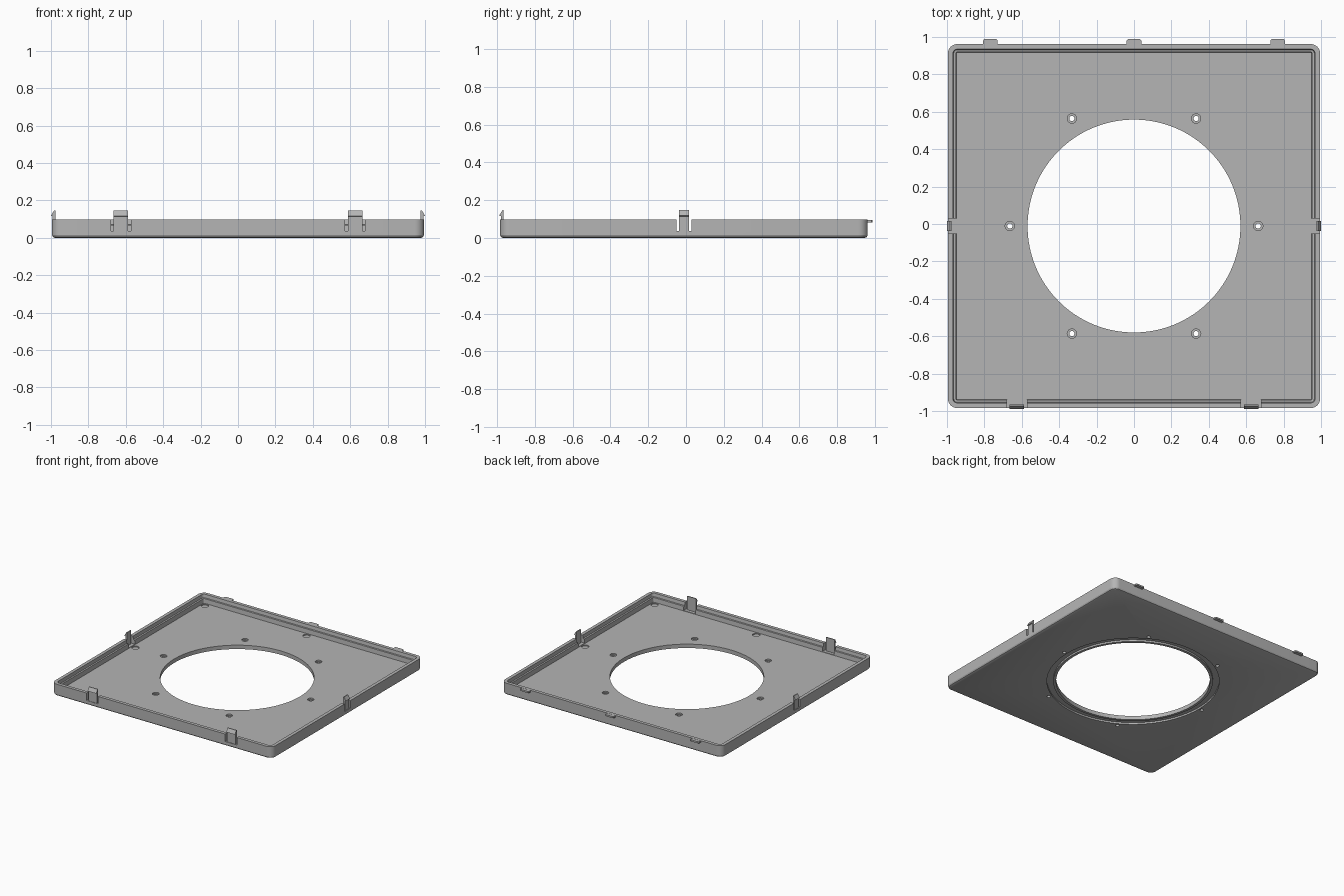
import bpy, bmesh, math
from mathutils import Matrix, Vector

if "Cube" in bpy.data.objects:
    bpy.data.objects.remove(bpy.data.objects["Cube"], do_unlink=True)

grey = bpy.data.materials.new("plain grey")
grey.use_nodes = True
grey.diffuse_color = (0.46, 0.46, 0.46, 1)
grey.node_tree.nodes["Principled BSDF"].inputs["Base Color"].default_value = (0.46, 0.46, 0.46, 1)

HALF_X, HALF_Y, MID_Y = 0.995, 0.973, -0.011
TOP, FLOOR, SLOT_Z = 0.097, 0.032, 0.036
CENTRE = Vector((0, MID_Y, 0))


def make_object(name, bm):
    bmesh.ops.recalc_face_normals(bm, faces=bm.faces)
    mesh = bpy.data.meshes.new(name)
    bm.to_mesh(mesh)
    bm.free()
    mesh.materials.append(grey)
    obj = bpy.data.objects.new(name, mesh)
    bpy.context.collection.objects.link(obj)
    return obj


def loft(bm, loops, ring=False):
    """Skin matching loops; cap the ends, or join them into a ring."""
    rows = [[bm.verts.new(p) for p in loop] for loop in loops]
    pairs = list(zip(rows, rows[1:]))
    if ring:
        pairs.append((rows[-1], rows[0]))
    for a, b in pairs:
        for i in range(len(a)):
            j = (i + 1) % len(a)
            bm.faces.new((a[i], a[j], b[j], b[i]))
    if not ring:
        bm.faces.new(rows[0])
        bm.faces.new(rows[-1])


def rounded_rect(inset, z, radius):
    points = []
    for q in range(4):
        sx, sy = ((1, 1), (-1, 1), (-1, -1), (1, -1))[q]
        cx, cy = sx * (HALF_X - inset - radius), sy * (HALF_Y - inset - radius)
        for k in range(9):
            a = (q + k / 8) * math.pi / 2
            points.append((cx + radius * math.cos(a), cy + MID_Y + radius * math.sin(a), z))
    return points


def circle(r, z, centre=CENTRE, n=24):
    return [(centre.x + r * math.cos(2 * math.pi * k / n),
             centre.y + r * math.sin(2 * math.pi * k / n), z) for k in range(n)]


def prism(bm, profile, width, matrix):
    """Extrude an (outward, z) profile across its width."""
    loft(bm, [[matrix @ Vector((s * width / 2, -d, z)) for d, z in profile] for s in (-1, 1)])


def on_wall(side, along=0):
    """Frame on the outer wall; local -y points out of the tray."""
    angle, dist = {"front": (0, HALF_Y), "right": (-90, HALF_X), "left": (90, HALF_X)}[side]
    turn = Matrix.Rotation(math.radians(angle), 4, "Z")
    return Matrix.Translation(CENTRE) @ turn @ Matrix.Translation((along, -dist, 0))


# Tray: chamfered underside, outer wall, rim, inner ledge and floor
bm = bmesh.new()
loft(bm, [rounded_rect(*s) for s in (
    (0.016, 0, 0.035), (0.005, 0.005, 0.045), (0, 0.015, 0.05), (0, TOP, 0.05),
    (0.027, TOP, 0.023), (0.031, 0.07, 0.019), (0.042, 0.068, 0.01), (0.045, FLOOR, 0.008))])
tray = make_object("tray", bm)

clips = [("front_clip_right", "front", -0.626, 0.078, 0.107),
         ("front_clip_left", "front", 0.626, 0.078, 0.107),
         ("side_clip_right", "right", 0, 0.053, 0.08),
         ("side_clip_left", "left", 0, 0.053, 0.08)]
screws = [CENTRE + Vector((math.cos(k * math.pi / 3), math.sin(k * math.pi / 3), 0)) * 0.664
          for k in range(6)]

# First cut: opening, screw holes, wall slots and round pockets
first = bmesh.new()
loft(first, [circle(0.569, z, n=128) for z in (-0.1, 0.2)])
for c in screws:
    loft(first, [circle(0.014, z, c) for z in (-0.1, 0.2)])
for _, side, along, _, slot in clips:
    prism(first, ((-0.055, SLOT_Z), (0.1, SLOT_Z), (0.1, 0.2), (-0.055, 0.2)),
          slot, on_wall(side, along))
for i in (-1, 0, 1):
    for j in (-1, 0, 1):
        if i or j:
            c = CENTRE + Vector((i * 0.918, j * 0.895, 0))
            loft(first, [circle(0.028, z, c) for z in (FLOOR - 0.008, FLOOR + 0.02)])

# Second cut: screw counterbores and the seal groove underneath
second = bmesh.new()
for c in screws:
    loft(second, [circle(0.025, z, c) for z in (FLOOR - 0.01, FLOOR + 0.02)])
loft(second, [circle(r, z, n=128) for r, z in
              ((0.59, -0.02), (0.637, -0.02), (0.637, 0.014), (0.59, 0.014))], ring=True)

cutters = [make_object("opening_cutter", first), make_object("groove_cutter", second)]
for cutter in cutters:
    cutter.hide_render = True
    mod = tray.modifiers.new(cutter.name, "BOOLEAN")
    mod.operation, mod.solver, mod.object = "DIFFERENCE", "EXACT", cutter
bpy.context.view_layer.update()
cut_mesh = bpy.data.meshes.new_from_object(tray.evaluated_get(bpy.context.evaluated_depsgraph_get()))
tray.modifiers.clear()
tray.data = cut_mesh
for cutter in cutters:
    bpy.data.objects.remove(cutter, do_unlink=True)

# Snap clips with a barbed tip
barb = ((-0.019, 0.03), (-0.004, 0.03), (-0.004, 0.115), (0.005, 0.118),
        (-0.012, 0.147), (-0.019, 0.147))
for name, side, along, width, _ in clips:
    bm = bmesh.new()
    prism(bm, barb, width, on_wall(side, along))
    make_object(name, bm)

# Hooking tabs along the back rim
back = MID_Y + HALF_Y
for name, x in (("right", -0.768), ("middle", 0), ("left", 0.768)):
    outline = ((-0.039, back - 0.01), (0.039, back - 0.01), (0.039, back + 0.019),
               (0.033, back + 0.026), (-0.033, back + 0.026), (-0.039, back + 0.019))
    bm = bmesh.new()
    loft(bm, [[(x + px, py, z) for px, py in outline] for z in (0.083, TOP - 0.001)])
    make_object("back_tab_" + name, bm)

# Smooth the curved walls of the tray
bpy.ops.object.select_all(action="DESELECT")
tray.select_set(True)
bpy.context.view_layer.objects.active = tray
bpy.ops.object.shade_smooth_by_angle(angle=math.radians(25))
